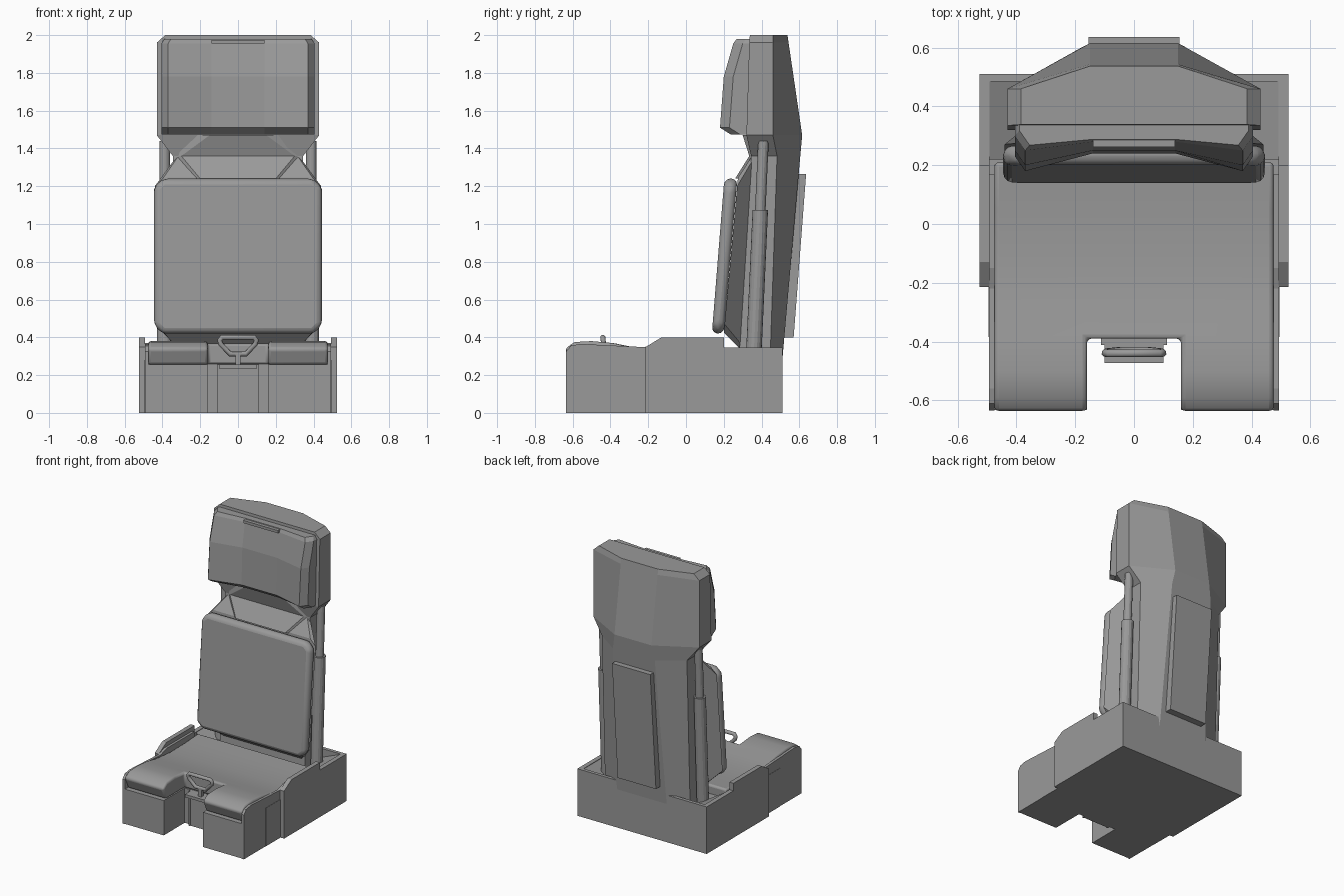
import bpy, bmesh, math

if "Cube" in bpy.data.objects:
    bpy.data.objects.remove(bpy.data.objects["Cube"])

GREY = bpy.data.materials.new("mid_grey")
GREY.diffuse_color = (0.32, 0.32, 0.32, 1)
GREY.use_nodes = True
GREY.node_tree.nodes["Principled BSDF"].inputs["Base Color"].default_value = GREY.diffuse_color


def finish(name, bm, mirror=False, bevel=0, segments=3):
    """Turn a bmesh into a named part, optionally mirrored in x and rounded."""
    bmesh.ops.recalc_face_normals(bm, faces=bm.faces)
    me = bpy.data.meshes.new(name)
    bm.to_mesh(me)
    bm.free()
    me.materials.append(GREY)
    ob = bpy.data.objects.new(name, me)
    bpy.context.collection.objects.link(ob)
    if mirror:
        ob.modifiers.new("mirror", 'MIRROR').use_mirror_merge = False
    if bevel:
        b = ob.modifiers.new("round", 'BEVEL')
        b.width, b.segments, b.angle_limit = bevel, segments, math.radians(35)
        bpy.ops.object.select_all(action='DESELECT')
        ob.select_set(True)
        bpy.context.view_layer.objects.active = ob
        bpy.ops.object.shade_smooth_by_angle(angle=math.radians(40))
    return ob


def loft(name, rings, **kw):
    """Skin matching closed rings of points and cap both ends."""
    bm = bmesh.new()
    rows = [[bm.verts.new(p) for p in r] for r in rings]
    n = len(rows[0])
    for a, b in zip(rows, rows[1:]):
        for i in range(n):
            j = (i + 1) % n
            bm.faces.new((a[i], a[j], b[j], b[i]))
    bm.faces.new(rows[0])
    bm.faces.new(rows[-1])
    return finish(name, bm, **kw)


def prism(name, yz, x0, x1, **kw):
    """Side profile in y,z stretched from x0 to x1."""
    return loft(name, [[(x, y, z) for y, z in yz] for x in (x0, x1)], **kw)


def box(name, x0, x1, y0, y1, z0, z1, **kw):
    return prism(name, [(y0, z0), (y1, z0), (y1, z1), (y0, z1)], x0, x1, **kw)


def panel(hw, z0, y0, z1, y1, cut):
    """Corner-cut rectangle leaning back from (y0, z0) to (y1, z1)."""
    pts = [(-hw + cut, z0), (hw - cut, z0), (hw, z0 + cut), (hw, z1 - cut),
           (hw - cut, z1), (-hw + cut, z1), (-hw, z1 - cut), (-hw, z0 + cut)]
    return [(x, y0 + (y1 - y0) * (z - z0) / (z1 - z0), z) for x, z in pts]


def u_block(name, rows, bottom, lip=0, **kw):
    """Block with a front notch between the legs; rows give y and top z."""
    xs = (-0.475, -0.16, 0.16, 0.475)
    bm = bmesh.new()
    top = [[bm.verts.new((x, y, z)) for x in xs] for y, z in rows]
    faces = []
    for r in range(len(rows) - 1):
        for c in range(3):
            if c == 1 and rows[r][0] < -0.4:
                continue
            faces.append(bm.faces.new((top[r][c], top[r][c + 1],
                                       top[r + 1][c + 1], top[r + 1][c])))
    bmesh.ops.delete(bm, geom=[v for v in bm.verts if not v.link_faces], context='VERTS')
    # the front lip sits above an undercut
    ext = bmesh.ops.extrude_face_region(bm, geom=faces, use_keep_orig=True)
    for v in ext["geom"]:
        if isinstance(v, bmesh.types.BMVert):
            v.co.z = bottom
            if v.co.y < rows[0][0] + 0.01:
                v.co.y += lip
    return finish(name, bm, **kw)


# Seat base: tray, rear wall, legs and side walls
box("seat_tray", -0.495, 0.495, -0.385, 0.49, 0, 0.28)
box("rear_wall", -0.495, 0.495, 0.485, 0.51, 0, 0.345)
u_block("leg_supports", [(-0.632, 0.255), (-0.39, 0.255), (0.1, 0.255)], 0)
box("front_plate", -0.1, 0.1, -0.405, -0.38, 0, 0.255)
box("front_rib", 0.1, 0.112, -0.412, -0.38, 0, 0.255, mirror=True)
prism("side_wall", [(-0.215, 0), (0.51, 0), (0.51, 0.345), (0.2, 0.345),
                    (0.2, 0.4), (-0.13, 0.4), (-0.215, 0.348)],
      0.492, 0.525, mirror=True)
prism("front_side_wall", [(-0.635, 0), (0.17, 0), (0.17, 0.37), (-0.15, 0.37),
                          (-0.22, 0.348), (-0.56, 0.365), (-0.61, 0.355),
                          (-0.635, 0.325)], 0.474, 0.493, mirror=True)
# Sloped fillets in the rear corners of the tray
loft("corner_gusset", [[(0.5, y, 0.27), (0.5, y, 0.345), (x, y, 0.28), (x, y, 0.27)]
                       for y, x in ((0.22, 0.42), (0.49, 0.34))], mirror=True)

# Seat cushion with raised thigh supports
u_block("seat_cushion", [(-0.64, 0.34), (-0.59, 0.375), (-0.5, 0.38), (-0.39, 0.37),
                         (-0.28, 0.348), (-0.12, 0.333), (0.05, 0.335), (0.21, 0.345)],
        0.255, lip=0.035, bevel=0.022)

# Back shell, flaring into the head box
rings = []
for z, hw, yf, ys, yb, mid in ((0.28, 0.345, 0.28, 0.445, 0.51, 0.2),
                               (1.36, 0.345, 0.345, 0.482, 0.605, 0.17),
                               (1.47, 0.43, 0.32, 0.46, 0.615, 0.15),
                               (1.96, 0.43, 0.335, 0.46, 0.543, 0.15),
                               (2.0, 0.385, 0.338, 0.46, 0.537, 0.15)):
    rings.append([(-hw, yf, z), (hw, yf, z), (hw, ys, z), (mid, yb, z),
                  (-mid, yb, z), (-hw, ys, z)])
loft("back_shell", rings)
# Neck block between the back pan and the head box
loft("neck_block", [[(-b, 0.36, z), (b, 0.36, z), (a, y, z), (-a, y, z)]
                    for z, a, b, y in ((1.24, 0.2, 0.34, 0.26), (1.36, 0.3, 0.34, 0.335),
                                       (1.47, 0.15, 0.34, 0.30))])
# Panel on the rear of the shell
loft("rear_panel", [[(-0.155, y, 0.40), (0.155, y, 0.40),
                     (0.155, y + 0.066, 1.265), (-0.155, y + 0.066, 1.265)]
                    for y in (0.5, 0.57)])

# Back pan tapering into the shell, with its cushion
loft("back_pan", [panel(0.44, 0.425, 0.2, 1.245, 0.275, 0.045),
                  panel(0.345, 0.34, 0.285, 1.36, 0.35, 0.03)])
loft("back_cushion", [panel(0.445, 0.42, 0.137, 1.24, 0.203, 0.045),
                      panel(0.445, 0.42, 0.2, 1.24, 0.272, 0.045)],
     bevel=0.03)

# Concave head cushion
rings = []
for z, y, dip in ((1.475, 0.235, 0.045), (1.51, 0.18, 0.06), (1.78, 0.2, 0.05),
                  (1.955, 0.25, 0.03), (1.98, 0.268, 0.02)):
    hw = 0.405 if z < 1.97 else 0.39
    half = [(hw, 0.345), (hw, y + 0.05), (hw - 0.035, y), (0.14, y + dip)]
    rings.append([(x, yy, z) for x, yy in half] +
                 [(-x, yy, z) for x, yy in reversed(half)])
loft("head_cushion", rings)
box("head_cushion_tab", -0.14, 0.14, 0.262, 0.32, 1.955, 1.975)


# Telescopic rails beside the shell
def tube(name, z0, z1, r):
    rings = []
    for z in (z0, z1):
        y = 0.36 + 0.05 * (z - 0.34) / 1.1
        rings.append([(0.388 + r * math.cos(a * math.pi / 8),
                       y + r * math.sin(a * math.pi / 8), z) for a in range(16)])
    loft(name, rings, mirror=True)


tube("rail_sleeve", 0.27, 1.075, 0.041)
tube("rail_rod", 1.0, 1.44, 0.028)

# Pull handle: a closed loop on a short stem
curve = bpy.data.curves.new("pull_handle", 'CURVE')
curve.dimensions = '3D'
curve.bevel_depth, curve.bevel_resolution = 0.014, 2
path = [(-0.085, 0.4), (0.085, 0.4), (0.097, 0.385), (0.092, 0.365),
        (0.042, 0.312), (-0.042, 0.312), (-0.092, 0.365), (-0.097, 0.385)]
spline = curve.splines.new('POLY')
spline.points.add(len(path) - 1)
for p, (x, z) in zip(spline.points, path):
    p.co = (x, -0.435 + (0.35 - z) * 0.1, z, 1)
spline.use_cyclic_u = True
curve.materials.append(GREY)
bpy.context.collection.objects.link(bpy.data.objects.new("pull_handle", curve))
box("handle_stem", -0.014, 0.014, -0.445, -0.42, 0.25, 0.315)
box("handle_mount", -0.1, 0.1, -0.472, -0.385, 0.235, 0.256)
